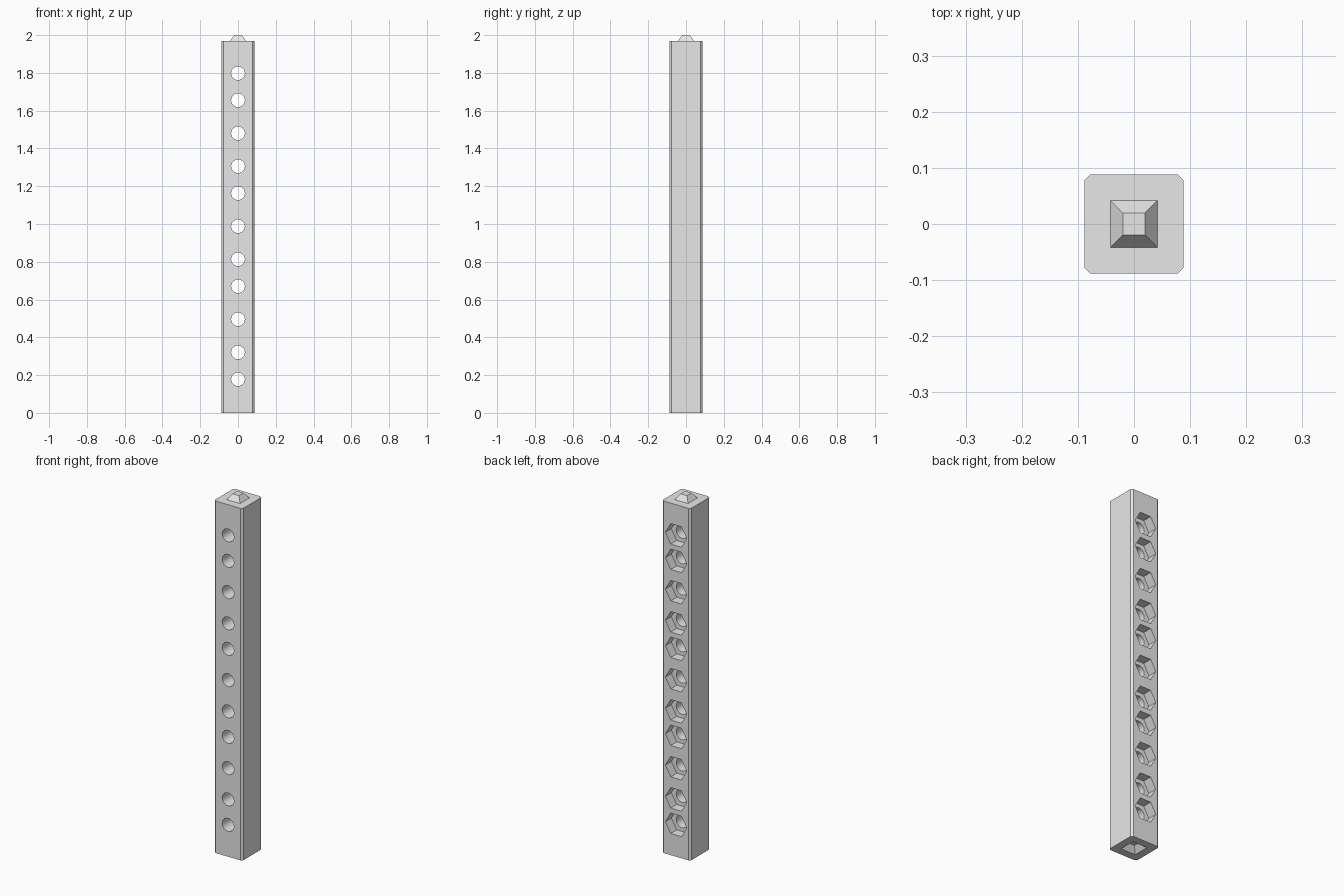
import bpy, bmesh
from math import sin, cos, tau, radians
from mathutils import Vector

cube = bpy.data.objects.get("Cube")
if cube:
    bpy.data.objects.remove(cube, do_unlink=True)

HALF, CHAMFER = 0.088, 0.01
BODY_TOP, TOP = 1.97, 2.0

grey = bpy.data.materials.new("plain grey")
grey.use_nodes = True
grey.diffuse_color = (0.8, 0.8, 0.8, 1)
grey.node_tree.nodes["Principled BSDF"].inputs["Base Color"].default_value = (0.8, 0.8, 0.8, 1)


def loft(bm, start, end):
    """Solid between two rings of points."""
    a = [bm.verts.new(p) for p in start]
    b = [bm.verts.new(p) for p in end]
    bm.faces.new(a)
    bm.faces.new(b)
    for i in range(len(a)):
        j = (i + 1) % len(a)
        bm.faces.new((a[i], a[j], b[j], b[i]))


def make(name, pairs):
    bm = bmesh.new()
    for start, end in pairs:
        loft(bm, start, end)
    bmesh.ops.recalc_face_normals(bm, faces=bm.faces[:])
    mesh = bpy.data.meshes.new(name)
    bm.to_mesh(mesh)
    bm.free()
    mesh.materials.append(grey)
    obj = bpy.data.objects.new(name, mesh)
    bpy.context.collection.objects.link(obj)
    return obj


def square(h, z):
    return [Vector((x, y, z)) for x, y in ((-h, -h), (h, -h), (h, h), (-h, h))]


def chamfered(z):
    h, c = HALF, HALF - CHAMFER
    return [Vector((x, y, z)) for x, y in
            ((-c, -h), (c, -h), (h, -c), (h, c), (c, h), (-c, h), (-h, c), (-h, -c))]


def ring(sides, r, y, z):
    return [Vector((r * cos(tau * i / sides), y, z + r * sin(tau * i / sides)))
            for i in range(sides)]


# Bar with chamfered upright edges
bar = make("bar", [(chamfered(0), chamfered(BODY_TOP))])

# Heights of the holes: repeating short, long, long spacing
heights = [0.178]
for i in range(10):
    heights.append(heights[-1] + (0.1425 if i % 3 == 0 else 0.175))

# Cutters: round through holes, hexagonal back pockets, tapered bottom socket
holes = make("hole_cutter", [(ring(48, 0.036, -0.2, z), ring(48, 0.036, 0.2, z)) for z in heights])
pockets = make("pocket_cutter", [(ring(6, 0.066, HALF - 0.053, z), ring(6, 0.066, 0.2, z)) for z in heights])
slope = 0.022 / 0.03
socket = make("socket_cutter", [(square(0.045 + 0.02 * slope, -0.02), square(0.021, 0.033))])

bpy.context.view_layer.objects.active = bar
bar.select_set(True)
for cutter in (pockets, holes, socket):
    cutter.hide_render = True
    mod = bar.modifiers.new("cut", "BOOLEAN")
    mod.operation = "DIFFERENCE"
    mod.solver = "EXACT"
    mod.object = cutter
    bpy.ops.object.modifier_apply(modifier=mod.name)
    bpy.data.objects.remove(cutter, do_unlink=True)
bpy.ops.object.shade_smooth_by_angle(angle=radians(25))

# Tapered locating peg on the top end
make("top_peg", [(square(0.042, BODY_TOP), square(0.02, TOP))])
